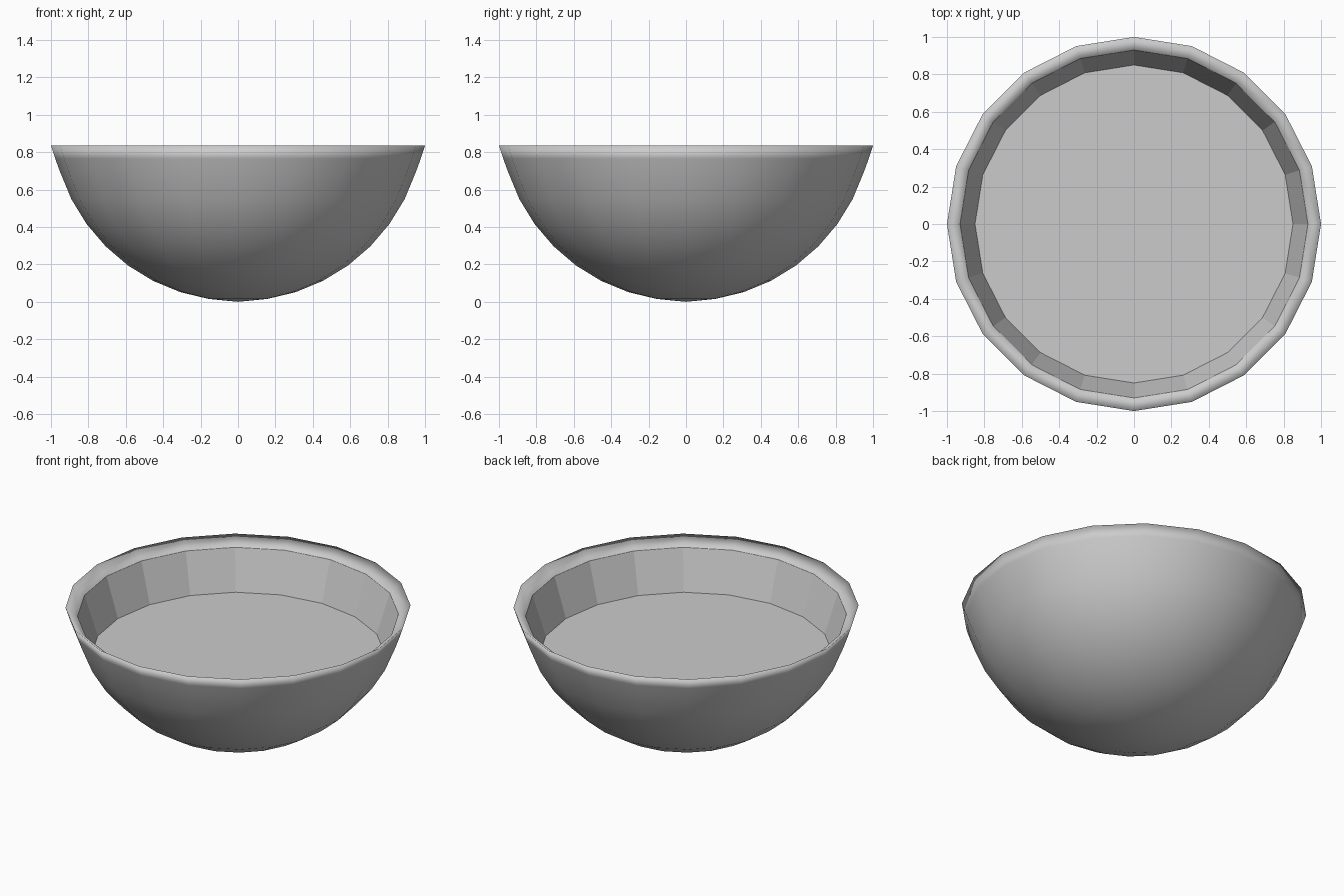
import bpy, bmesh
from math import sin, cos, radians, tau

if "Cube" in bpy.data.objects:
    bpy.data.objects.remove(bpy.data.objects["Cube"])

SIDES = 20


def lathe(name, profile, smooth, cap_start=False, cap_end=False):
    """Revolve (radius, z) points around z; cap either end with a face or a pole fan."""
    bm = bmesh.new()
    rings = [[bm.verts.new((r * cos(tau * i / SIDES), r * sin(tau * i / SIDES), z))
              for i in range(SIDES)] for r, z in profile]
    for a, b in zip(rings, rings[1:]):
        for i in range(SIDES):
            j = (i + 1) % SIDES
            bm.faces.new((a[i], a[j], b[j], b[i]))
    if cap_start:
        pole = bm.verts.new((0, 0, 0))
        for i in range(SIDES):
            bm.faces.new((pole, rings[0][(i + 1) % SIDES], rings[0][i]))
    if cap_end:
        bm.faces.new(rings[-1])
    for f in bm.faces:
        f.smooth = smooth
    mesh = bpy.data.meshes.new(name)
    bm.to_mesh(mesh)
    bm.free()
    obj = bpy.data.objects.new(name, mesh)
    bpy.context.collection.objects.link(obj)
    return obj


# Smooth round shell, flaring to a rim that slopes down inside
shell = [(sin(radians(9 * k)), 1.003 - cos(radians(9 * k))) for k in range(1, 9)]
shell += [(0.977, 0.765), (1.0, 0.835), (0.93, 0.78)]
lathe("bowl_shell", shell, True, cap_start=True)

# Faceted inner wall and flat inner floor
lathe("bowl_inside", [(0.93, 0.78), (0.85, 0.53)], False, cap_end=True)
